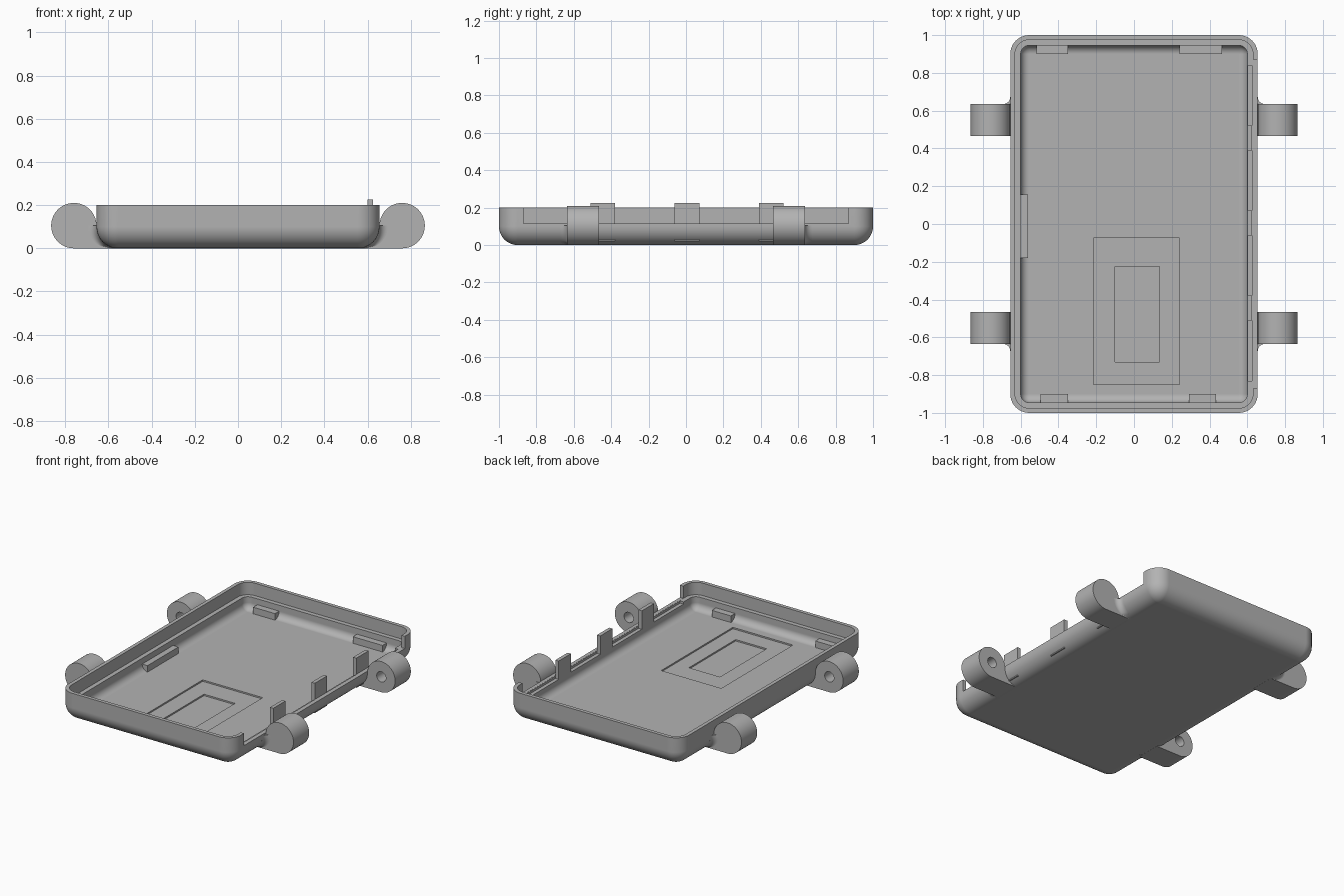
import bpy, bmesh, math
from mathutils import Vector

if "Cube" in bpy.data.objects:
    bpy.data.objects.remove(bpy.data.objects["Cube"], do_unlink=True)

grey = bpy.data.materials.new("plain grey")
grey.use_nodes = True
grey.diffuse_color = (0.45, 0.45, 0.45, 1)
grey.node_tree.nodes["Principled BSDF"].inputs["Base Color"].default_value = grey.diffuse_color

HX, HY, R = 0.655, 1.0, 0.1      # half width, half length, edge radius
FLOOR, LEDGE, TOP = 0.03, 0.115, 0.2


def loft(name, rings):
    """Skin a stack of equal-length rings and cap both ends."""
    bm = bmesh.new()
    rows = [[bm.verts.new(p) for p in ring] for ring in rings]
    n = len(rows[0])
    for a, b in zip(rows, rows[1:]):
        for i in range(n):
            j = (i + 1) % n
            bm.faces.new((a[i], a[j], b[j], b[i]))
    bm.faces.new(rows[0][::-1])
    bm.faces.new(rows[-1])
    bmesh.ops.recalc_face_normals(bm, faces=bm.faces)
    mesh = bpy.data.meshes.new(name)
    bm.to_mesh(mesh)
    bm.free()
    mesh.materials.append(grey)
    obj = bpy.data.objects.new(name, mesh)
    bpy.context.collection.objects.link(obj)
    return obj


def box(name, x, y, z):
    return loft(name, [[(x[0], y[0], h), (x[1], y[0], h), (x[1], y[1], h), (x[0], y[1], h)] for h in z])


def activate(obj):
    bpy.ops.object.select_all(action='DESELECT')
    obj.select_set(True)
    bpy.context.view_layer.objects.active = obj


def cut(obj, cutter):
    cutter.hide_render = True
    mod = obj.modifiers.new("cut", 'BOOLEAN')
    mod.operation, mod.solver, mod.object = 'DIFFERENCE', 'EXACT', cutter
    activate(obj)
    bpy.ops.object.modifier_apply(modifier=mod.name)
    bpy.data.objects.remove(cutter, do_unlink=True)


def smooth(obj):
    activate(obj)
    bpy.ops.object.shade_smooth_by_angle(angle=math.radians(30))
    obj.modifiers.new("normals", 'WEIGHTED_NORMAL').keep_sharp = True


def mirror(obj):
    obj.modifiers.new("mirror", 'MIRROR').use_axis = (True, True, False)


def rounded_rect(inset, z, steps=10):
    r = max(R - inset, 0.004)
    ring = []
    for q, (sx, sy) in enumerate([(1, 1), (-1, 1), (-1, -1), (1, -1)]):
        cx, cy = sx * (HX - inset - r), sy * (HY - inset - r)
        for k in range(steps + 1):
            a = math.pi / 2 * (q + k / steps)
            ring.append((cx + r * math.cos(a), cy + r * math.sin(a), z))
    return ring


# Tray shell: rounded outside, stepped lip, rounded inside
quarter = [math.pi / 2 * i / 10 for i in range(11)]
r_in = 0.045
profile = [(R - R * math.sin(a), R - R * math.cos(a)) for a in quarter]
profile += [(0, TOP), (0.025, TOP), (0.025, LEDGE), (0.055, LEDGE)]
profile += [(R - r_in * math.cos(a), FLOOR + r_in - r_in * math.sin(a)) for a in quarter]
tray = loft("tray_shell", [rounded_rect(d, z) for d, z in profile])

# Side opening in the lip, relief in the ledge, and stepped floor recess
cut(tray, box("opening", (0.59, 0.75), (-0.87, 0.87), (LEDGE + 0.001, 0.3)))
cut(tray, box("relief", (0.57, 0.625), (-0.83, 0.84), (0.1, 0.3)))
cut(tray, box("outer_recess", (-0.215, 0.24), (-0.85, -0.075), (0.02, 0.06)))
cut(tray, box("inner_recess", (-0.1, 0.135), (-0.73, -0.225), (0.01, 0.06)))
smooth(tray)

# Upright clips along the opening
for i, y in enumerate((-0.445, 0.005, 0.455)):
    box(f"clip_{i + 1}", (0.6, 0.625), (y - 0.066, y + 0.066), (0.022, 0.226))

# Small retaining blocks on the floor along the walls
blocks = {
    "back_block_right": ((-0.515, -0.35), (0.9, 0.955)),
    "back_block_left": ((0.24, 0.465), (0.9, 0.955)),
    "front_block_right": ((-0.495, -0.35), (-0.955, -0.9)),
    "front_block_left": ((0.29, 0.435), (-0.955, -0.9)),
    "side_block": ((-0.61, -0.56), (-0.18, 0.155)),
}
for name, (x, y) in blocks.items():
    box(name, x, y, (0.025, 0.075))

# Round hinge lugs with blind holes facing the middle
LX, LR, Y0, Y1 = 0.76, 0.105, 0.465, 0.635


def circle(r, y, start=0, span=360, n=48):
    angles = [math.radians(start + span * k / n) for k in range(n + 1)]
    return [(LX + r * math.cos(a), y, LR + r * math.sin(a)) for a in angles]


def lug_ring(y):
    inner = [(0.63, y, LR), (0.625, y, 0.06), (0.575, y, 0)]
    return circle(LR, y, -90, 270) + inner


lug = loft("hinge_lugs", [lug_ring(Y0), lug_ring(Y1)])
cut(lug, loft("hole", [circle(0.035, y)[:-1] for y in (Y0 - 0.05, Y1 - 0.04)]))
mirror(lug)
smooth(lug)

# Concave flares blending the lugs into the tray wall
F = 0.038
rings = []
for i in range(11):
    z = LR * i / 10
    x = HX - R + math.sqrt(max(R * R - max(R - z, 0) ** 2, 0))
    arc = [(x + F - F * math.cos(a), Y1 + F - F * math.sin(a), z) for a in quarter]
    rings.append(arc + [(x + F, Y1 - 0.02, z), (x - 0.025, Y1 - 0.02, z), (x - 0.025, Y1 + F, z)])
flare = loft("lug_flares", rings)
mirror(flare)
smooth(flare)
